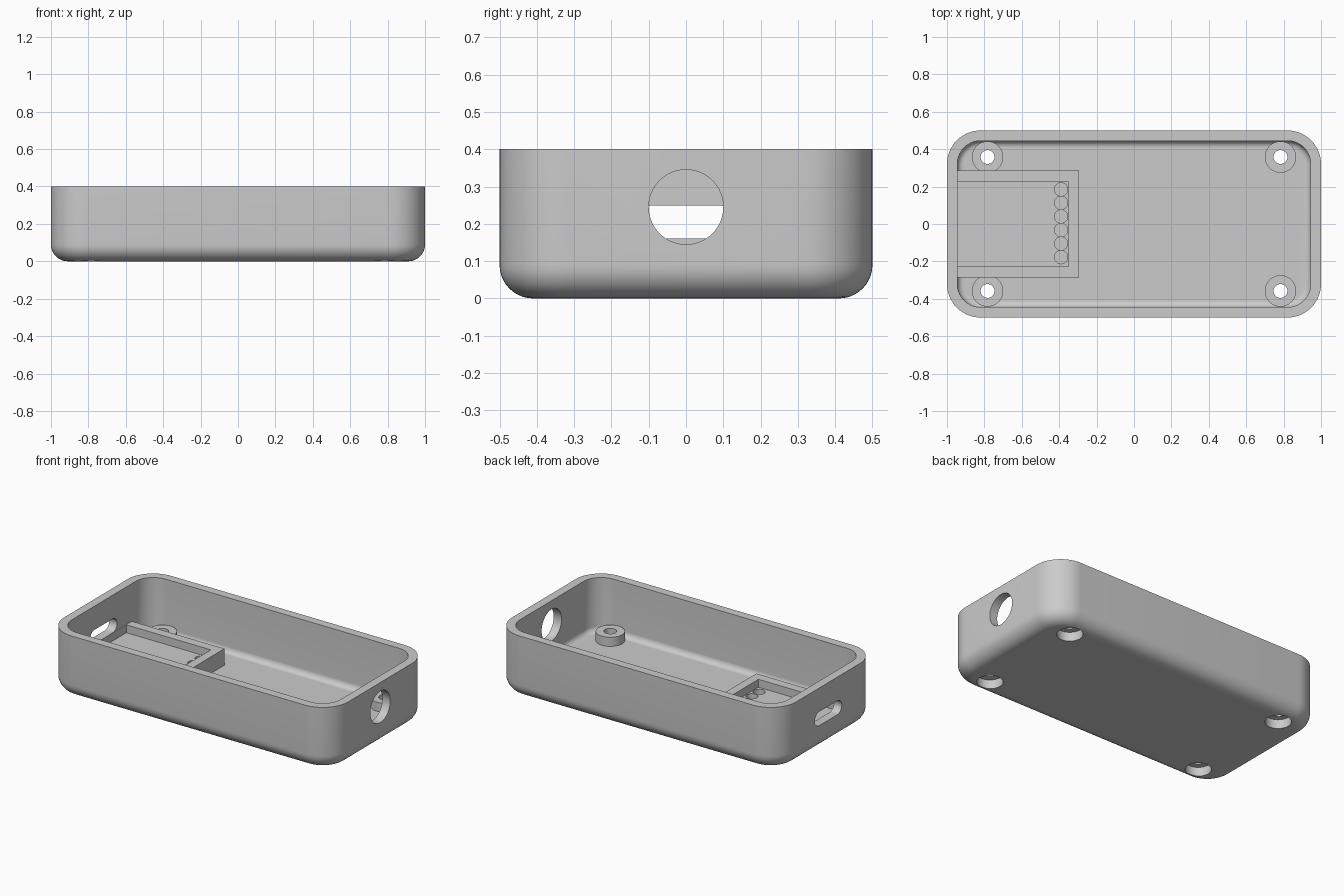
import bpy, bmesh, math
from mathutils import Matrix, Vector

cube = bpy.data.objects.get("Cube")
if cube:
    bpy.data.objects.remove(cube, do_unlink=True)

grey = bpy.data.materials.new("light_grey_plastic")
grey.use_nodes = True
grey.diffuse_color = (0.6, 0.6, 0.6, 1)
grey.node_tree.nodes["Principled BSDF"].inputs["Base Color"].default_value = (0.6, 0.6, 0.6, 1)

HEIGHT, WALL, FLOOR = 0.4, 0.055, 0.055
CORNER, OUTER_FILLET, INNER_FILLET = 0.18, 0.09, 0.035
TRAY_TOP, TRAY_FLOOR = 0.16, 0.11


def make_object(name, bm):
    bmesh.ops.recalc_face_normals(bm, faces=bm.faces[:])
    mesh = bpy.data.meshes.new(name)
    bm.to_mesh(mesh)
    bm.free()
    mesh.materials.append(grey)
    obj = bpy.data.objects.new(name, mesh)
    bpy.context.collection.objects.link(obj)
    return obj


def box(name, low, high):
    bm = bmesh.new()
    low, high = Vector(low), Vector(high)
    bmesh.ops.create_cube(bm, size=1, matrix=Matrix.Translation((low + high) / 2)
                          @ Matrix.Diagonal((high - low).to_4d()))
    return make_object(name, bm)


def cylinder(name, centre, radius, length, axis="Z", sides=48):
    bm = bmesh.new()
    turn = Matrix.Rotation(math.pi / 2, 4, "Y") if axis == "X" else Matrix()
    bmesh.ops.create_cone(bm, cap_ends=True, segments=sides, radius1=radius, radius2=radius,
                          depth=length, matrix=Matrix.Translation(centre) @ turn)
    return make_object(name, bm)


def post(name, x, y, radius, bottom, top):
    return cylinder(name, (x, y, (bottom + top) / 2), radius, top - bottom)


def rounded_ring(bm, inset, z, steps=14):
    """One rounded-rectangle loop, moved inwards by inset."""
    radius = CORNER - inset
    verts = []
    for quarter, (sx, sy) in enumerate(((1, 1), (-1, 1), (-1, -1), (1, -1))):
        for i in range(steps + 1):
            a = (quarter + i / steps) * math.pi / 2
            verts.append(bm.verts.new((sx * (1 - CORNER) + radius * math.cos(a),
                                       sy * (0.5 - CORNER) + radius * math.sin(a), z)))
    return verts


def fillet(radius, inset, base, steps=10):
    """Profile points from the flat bottom up to the vertical wall."""
    angles = [i / steps * math.pi / 2 for i in range(steps + 1)]
    return [(inset + radius * (1 - math.sin(a)), base + radius * (1 - math.cos(a))) for a in angles]


# Open shell: up the outside, over the rim, down the inside
profile = fillet(OUTER_FILLET, 0, 0) + [(0, HEIGHT), (WALL, HEIGHT)]
profile += reversed(fillet(INNER_FILLET, WALL, FLOOR))
bm = bmesh.new()
rings = [rounded_ring(bm, inset, z) for inset, z in profile]
for lower, upper in zip(rings, rings[1:]):
    for i in range(len(lower)):
        j = (i + 1) % len(lower)
        bm.faces.new((lower[i], lower[j], upper[j], upper[i]))
bm.faces.new(rings[0])
bm.faces.new(rings[-1])
case = make_object("open_case", bm)

added, cutters = [], []

# Board tray against the right end wall, with a recessed pocket
added.append(box("board_tray", (-0.97, -0.285, 0.03), (-0.295, 0.285, TRAY_TOP)))
cutters.append(box("tray_pocket", (-0.944, -0.227, TRAY_FLOOR), (-0.35, 0.227, 0.3)))

# Row of pin recesses in the tray floor
for i in range(6):
    cutters.append(post("pin_recess", -0.39, (i - 2.5) * 0.0725 + 0.004, 0.0355, 0.06, 0.13))

# Screw posts with through holes and counterbores underneath
for x in (-0.783, 0.783):
    for y in (-0.358, 0.358):
        added.append(post("screw_post", x, y, 0.084, 0.03, 0.113))
        cutters.append(post("screw_counterbore", x, y, 0.076, -0.1, 0.058))
        cutters.append(post("screw_hole", x, y, 0.037, -0.1, 0.25))

# Round cable hole in the left end wall
cutters.append(cylinder("cable_hole", (1, 0, 0.245), 0.1, 0.2, "X", 64))

# Rounded connector slot in the right end wall
bm = bmesh.new()
outline = []
for side in (1, -1):
    for i in range(13):
        a = -math.pi / 2 + i / 12 * math.pi
        outline.append(bm.verts.new((-1.05, side * (0.092 + 0.044 * math.cos(a)),
                                     0.205 + side * 0.044 * math.sin(a))))
end = bm.faces.new(outline)
extruded = bmesh.ops.extrude_face_region(bm, geom=[end], use_keep_orig=True)["geom"]
bmesh.ops.translate(bm, vec=(0.12, 0, 0),
                    verts=[g for g in extruded if isinstance(g, bmesh.types.BMVert)])
cutters.append(make_object("connector_slot", bm))

# Join the parts, then cut the openings
for helpers, operation in ((added, "UNION"), (cutters, "DIFFERENCE")):
    for helper in helpers:
        helper.hide_render = True
        mod = case.modifiers.new(helper.name, "BOOLEAN")
        mod.operation = operation
        mod.solver = "EXACT"
        mod.object = helper

# Bake the result and remove the helpers
graph = bpy.context.evaluated_depsgraph_get()
graph.update()
result = bpy.data.meshes.new_from_object(case.evaluated_get(graph))
case.modifiers.clear()
case.data = result
result.materials.clear()
result.materials.append(grey)
for face in result.polygons:
    face.material_index = 0
for helper in added + cutters:
    bpy.data.objects.remove(helper, do_unlink=True)

for obj in bpy.context.selected_objects:
    obj.select_set(False)
case.select_set(True)
bpy.context.view_layer.objects.active = case
bpy.ops.object.shade_smooth_by_angle(angle=math.radians(30))
